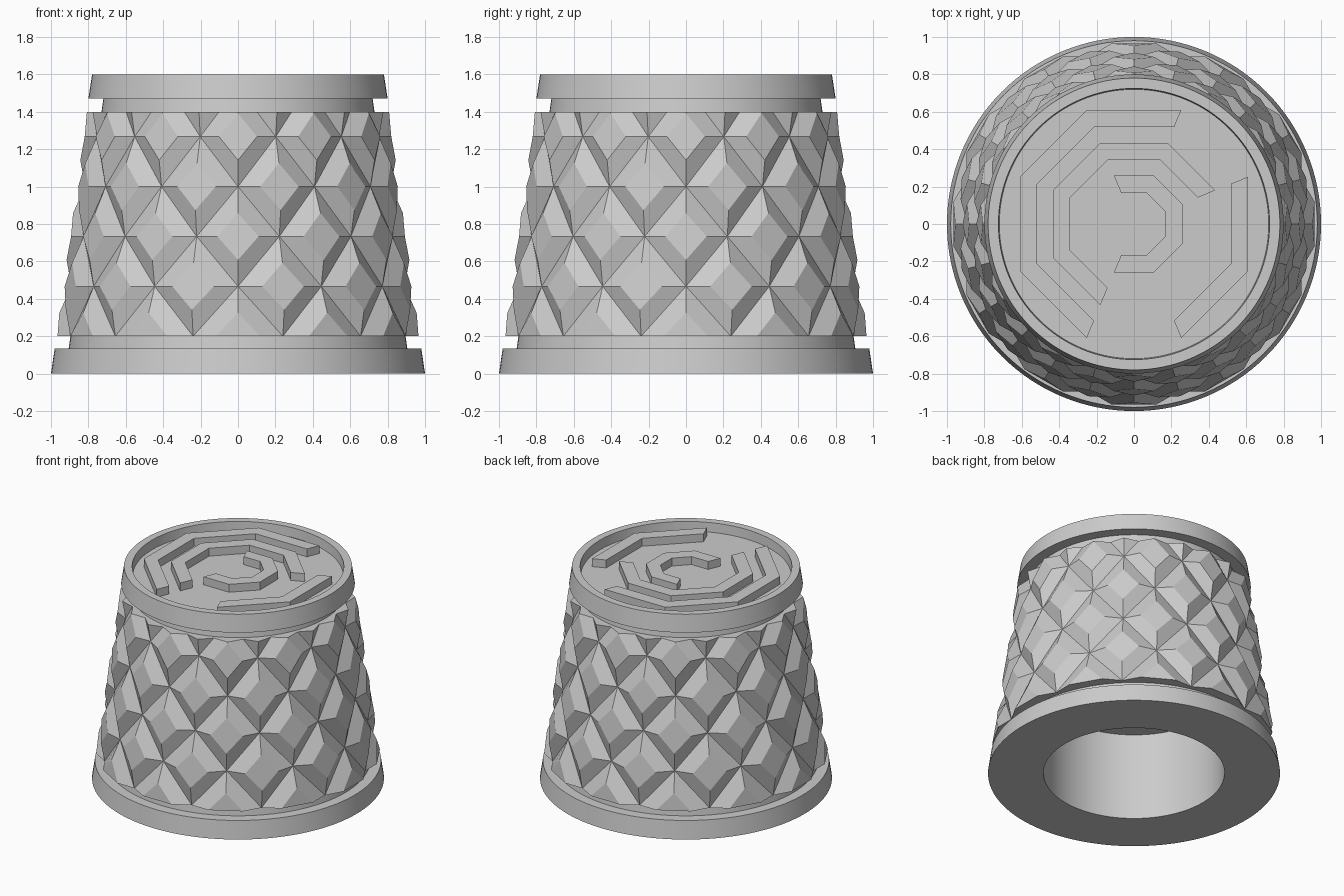
import bpy, bmesh
from math import sin, cos, pi, radians
from mathutils import Vector

cube = bpy.data.objects.get("Cube")
if cube:
    bpy.data.objects.remove(cube, do_unlink=True)

grey = bpy.data.materials.new("plain grey")
grey.use_nodes = True
grey.diffuse_color = (0.6, 0.6, 0.6, 1)
grey.node_tree.nodes["Principled BSDF"].inputs["Base Color"].default_value = (0.6, 0.6, 0.6, 1)


def finish(name, bm, smooth=False):
    bmesh.ops.remove_doubles(bm, verts=bm.verts, dist=0.0005)
    bmesh.ops.recalc_face_normals(bm, faces=bm.faces)
    mesh = bpy.data.meshes.new(name)
    bm.to_mesh(mesh)
    bm.free()
    mesh.materials.append(grey)
    obj = bpy.data.objects.new(name, mesh)
    bpy.context.collection.objects.link(obj)
    if smooth:
        bpy.ops.object.select_all(action='DESELECT')
        obj.select_set(True)
        bpy.context.view_layer.objects.active = obj
        bpy.ops.object.shade_smooth_by_angle(angle=radians(30))
    return obj


# Turned body: socket, base ring, core, top ring and recessed top
profile = [(0, 0.66), (0.62, 0.66), (0.62, 0), (1, 0), (0.98, 0.135),
           (0.905, 0.135), (0.72, 1.47), (0.8, 1.47), (0.78, 1.6),
           (0.725, 1.6), (0.72, 1.53), (0, 1.53)]
bm = bmesh.new()
verts = [bm.verts.new((r, 0, z)) for r, z in profile]
edges = [bm.edges.new(pair) for pair in zip(verts, verts[1:])]
bmesh.ops.spin(bm, geom=verts + edges, cent=(0, 0, 0), axis=(0, 0, 1),
               angle=2 * pi, steps=128, use_duplicate=False)
finish("body", bm, smooth=True)

# Knurled grip: staggered blunt diamonds on a cone
COUNT, STEP, INNER = 12, 1.6 / 6, 0.47
HALF = pi / COUNT


def cone_point(angle, z, depth):
    r = 1.0 - 0.1375 * z - depth
    return Vector((r * cos(angle), r * sin(angle), z))


bm = bmesh.new()
for row in range(-1, 7):
    z = 0.2 + row * STEP
    for col in range(COUNT):
        a = -pi / 2 + (2 * col + row % 2) * HALF
        corners = [(1, 0), (0, 1), (-1, 0), (0, -1)]
        low = [bm.verts.new(cone_point(a + u * HALF, z + v * STEP, 0.045)) for u, v in corners]
        top = [bm.verts.new(cone_point(a + u * HALF * INNER, z + v * STEP * INNER, 0.0))
               for u, v in corners]
        bm.faces.new(top)
        for i in range(4):
            j = (i + 1) % 4
            bm.faces.new((low[i], low[j], top[j], top[i]))
bmesh.ops.remove_doubles(bm, verts=bm.verts, dist=0.0005)
for z, side in ((0.2, -1), (1.4, 1)):
    bmesh.ops.bisect_plane(bm, geom=bm.verts[:] + bm.edges[:] + bm.faces[:],
                           plane_co=(0, 0, z), plane_no=(0, 0, side), clear_outer=True)
# Close the grip inward to the core
rim = [e for e in bm.edges if e.is_boundary]
new = bmesh.ops.extrude_edge_only(bm, edges=rim)["geom"]
for v in (g for g in new if isinstance(g, bmesh.types.BMVert)):
    scale = 0.68 / v.co.xy.length
    v.co.x *= scale
    v.co.y *= scale
finish("knurled_grip", bm)


# Raised angular ribs in the recess, plain abstract pattern
def rib(name, radius, width, start, end):
    bm = bmesh.new()
    rings = []
    for k in range(start, end + 1):
        a = k * pi / 4 + pi / 8
        ring = [(radius, 1.52), (radius, 1.59), (radius - width, 1.59), (radius - width, 1.52)]
        rings.append([bm.verts.new((r * cos(a), r * sin(a), z)) for r, z in ring])
    for p, q in zip(rings, rings[1:]):
        for i in range(4):
            j = (i + 1) % 4
            bm.faces.new((p[i], p[j], q[j], q[i]))
    for cap in (rings[0], rings[-1]):
        bm.faces.new(cap)
    finish(name, bm)


rib("outer_left_rib", 0.66, 0.1, 1, 5)
rib("outer_right_rib", 0.66, 0.1, -2, 0)
rib("middle_rib", 0.47, 0.1, 0, 5)
rib("inner_rib", 0.28, 0.1, -3, 2)
